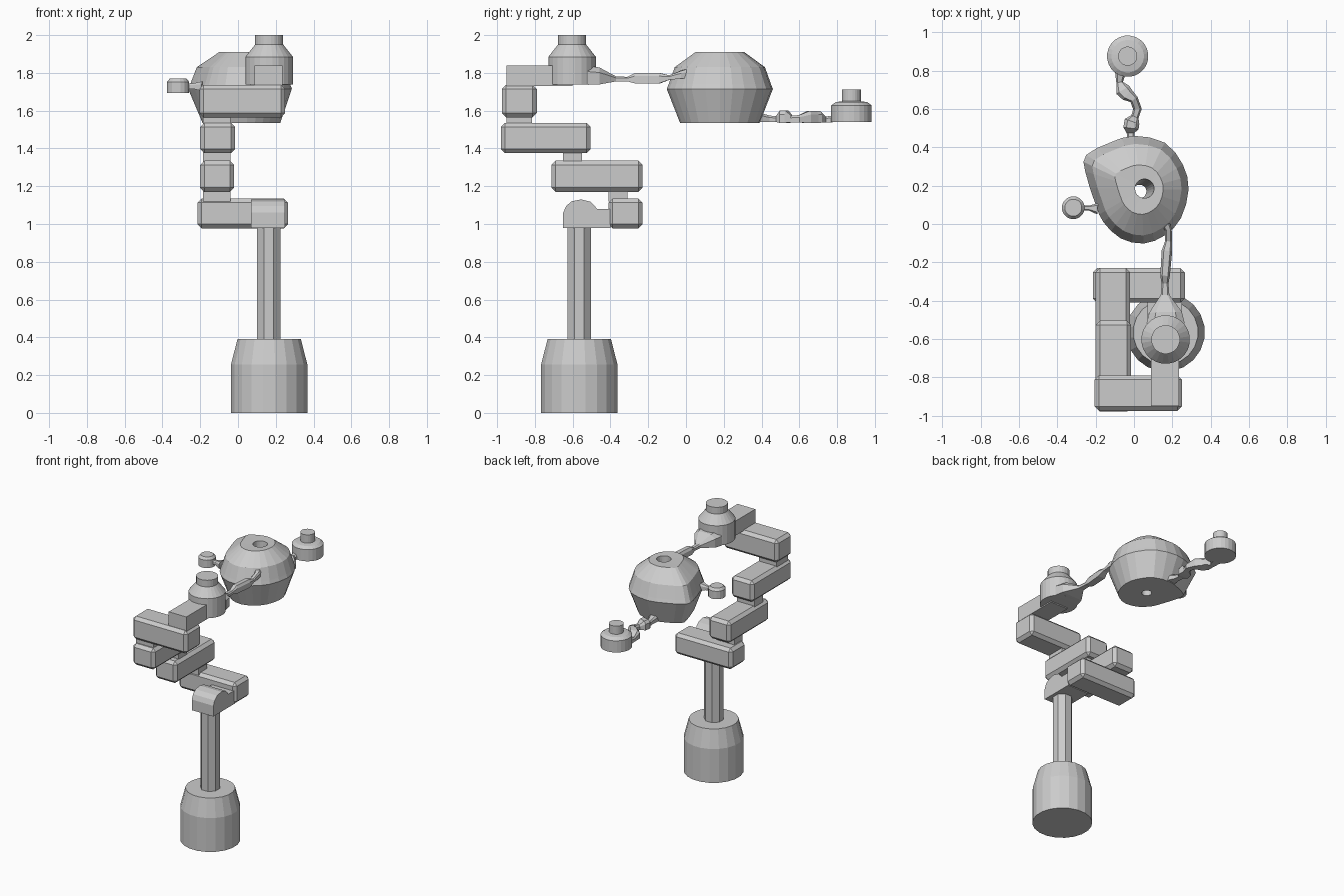
import bpy, bmesh
from math import sin, cos, pi, atan2
from mathutils import Vector

if "Cube" in bpy.data.objects:
    bpy.data.objects.remove(bpy.data.objects["Cube"])


def mesh_object(name, verts, faces):
    me = bpy.data.meshes.new(name)
    me.from_pydata(verts, [], faces)
    bm = bmesh.new()
    bm.from_mesh(me)
    bmesh.ops.recalc_face_normals(bm, faces=bm.faces)
    bm.to_mesh(me)
    bm.free()
    ob = bpy.data.objects.new(name, me)
    bpy.context.collection.objects.link(ob)
    return ob


def loft(name, rings, closed=False):
    """Skin equal-length rings; cap the ends, or join last to first."""
    n, m = len(rings[0]), len(rings)
    faces = []
    for i in range(m if closed else m - 1):
        a, b = i * n, (i + 1) % m * n
        faces += [(a + k, a + (k + 1) % n, b + (k + 1) % n, b + k) for k in range(n)]
    if not closed:
        faces += [tuple(range(n)), tuple(range((m - 1) * n, m * n))]
    return mesh_object(name, [v for r in rings for v in r], faces)


def turned(name, cx, cy, profile, sides=20):
    """Lathe a (radius, z) profile around a vertical axis."""
    return loft(name, [[(cx + r * cos(2 * pi * (k + .5) / sides),
                         cy + r * sin(2 * pi * (k + .5) / sides), z)
                        for k in range(sides)] for r, z in profile])


def box(name, x0, x1, y0, y1, z0, z1, bevel=0.0):
    ob = loft(name, [[(x0, y0, z), (x1, y0, z), (x1, y1, z), (x0, y1, z)] for z in (z0, z1)])
    if bevel:
        mod = ob.modifiers.new("chamfer", "BEVEL")
        mod.width, mod.segments = bevel, 1
    return ob


def strap(name, stations):
    """Chamfered bar through (x, y, z, width, height) stations."""
    pts = [Vector(s[:3]) for s in stations]
    rings = []
    for i, (x, y, z, w, h) in enumerate(stations):
        t = pts[min(i + 1, len(pts) - 1)] - pts[max(i - 1, 0)]
        side = Vector((-t.y, t.x, 0)).normalized() * w / 2
        up = Vector((0, 0, h / 2))
        rings.append([pts[i] + side * a + up * b for a, b in
                      ((1, -1), (1, .4), (.6, 1), (-.6, 1), (-1, .4), (-1, -1))])
    return loft(name, rings)


# Foot and pole
turned("base", .165, -.565, [(.205, 0), (.205, .255), (.17, .39)])
turned("pole", .163, -.565, [(.068, .38), (.068, 1.0)], 8)

# Rounded elbow on top of the pole
elbow = [(-.65, .98), (-.65, 1.06), (-.635, 1.095), (-.605, 1.12), (-.555, 1.13),
         (-.505, 1.118), (-.47, 1.08), (-.40, 1.08), (-.40, .98)]
loft("elbow", [[(x, y, z) for y, z in elbow] for x in (.07, .25)])

# Folding arm of four chamfered links
links = [(-.215, .265, -.41, -.23, .977, 1.135), (-.2, -.02, -.713, -.23, 1.17, 1.335),
         (-.2, -.015, -.98, -.505, 1.375, 1.535), (-.205, .25, -.975, -.79, 1.565, 1.737)]
for i, dims in enumerate(links):
    box(f"arm_link_{i + 1}", *dims, bevel=.022)

# Pivots between the links
for i, (y, hw, z0, z1) in enumerate([(-.36, .05, 1.12, 1.19), (-.6, .05, 1.32, 1.39),
                                     (-.882, .068, 1.52, 1.58)]):
    box(f"pivot_{i + 1}", -.185, -.04, y - hw, y + hw, z0, z1)

# Upper bracket and upper pot
box("upper_bracket", .088, .235, -.95, -.6, 1.73, 1.84)
turned("upper_pot", .165, -.603, [(.127, 1.738), (.127, 1.885), (.075, 1.95), (.075, 2.0)], 24)

# Bar from the pot to the main body
strap("main_bar", [(.165, -.52, 1.787, .20, .1), (.165, -.46, 1.784, .17, .09),
                   (.162, -.37, 1.768, .045, .026), (.162, -.31, 1.767, .036, .024),
                   (.162, -.27, 1.772, .05, .055), (.172, -.14, 1.772, .055, .055),
                   (.18, -.09, 1.775, .035, .025), (.18, -.03, 1.79, .035, .04),
                   (.15, .03, 1.80, .06, .06)])

# Main body: pear-shaped outline lofted over heights, with a through hole
outline = [(.285, .18), (.255, .31), (.16, .425), (0, .46), (-.125, .425), (-.25, .36),
           (-.255, .275), (-.2, .1), (-.16, .01), (-.07, -.075), (.05, -.102),
           (.16, -.06), (.245, .03)]
ctrl = [Vector(p) for p in outline]
n = len(ctrl)
smooth = []
for i in range(n):
    a, b, c, d = (ctrl[(i + k) % n] for k in (-1, 0, 1, 2))
    smooth += [b, (b + c) * .5625 - (a + d) * .0625]
mid = Vector((.04, .18))


def body_ring(s, z):
    return [(*(mid + (p - mid) * s), z) for p in smooth]


def hole_ring(r, cx, cy, z):
    angles = [atan2(p.y - mid.y, p.x - mid.x) for p in smooth]
    return [(cx + r * cos(t), cy + r * sin(t), z) for t in angles]


loft("main_body", [body_ring(.75, 1.535), body_ring(1, 1.715), body_ring(.965, 1.74),
                   body_ring(.85, 1.83), body_ring(.46, 1.91),
                   hole_ring(.05, .055, .185, 1.908), hole_ring(.035, .03, .17, 1.536)],
     closed=True)

# Side knob and its stem
turned("side_knob", -.317, .085, [(.06, 1.693), (.06, 1.752), (.045, 1.77)], 16)
strap("knob_stem", [(-.28, .085, 1.73, .025, .03), (-.235, .083, 1.73, .025, .03),
                    (-.19, .08, 1.73, .06, .05)])

# Jointed bar to the far pot
strap("far_bar", [(.0, .35, 1.57, .09, .06), (-.015, .44, 1.557, .04, .035),
                  (-.018, .475, 1.555, .04, .03), (-.016, .50, 1.568, .08, .065),
                  (-.01, .535, 1.568, .08, .065), (.005, .56, 1.555, .04, .035),
                  (.018, .60, 1.557, .045, .04), (0, .65, 1.567, .045, .065),
                  (-.035, .675, 1.567, .07, .065), (-.058, .70, 1.567, .08, .06),
                  (-.075, .74, 1.552, .035, .03), (-.07, .80, 1.56, .06, .04)])
turned("far_pot", -.033, .876, [(.108, 1.54), (.108, 1.628), (.085, 1.645),
                                (.05, 1.65), (.05, 1.712)], 24)
